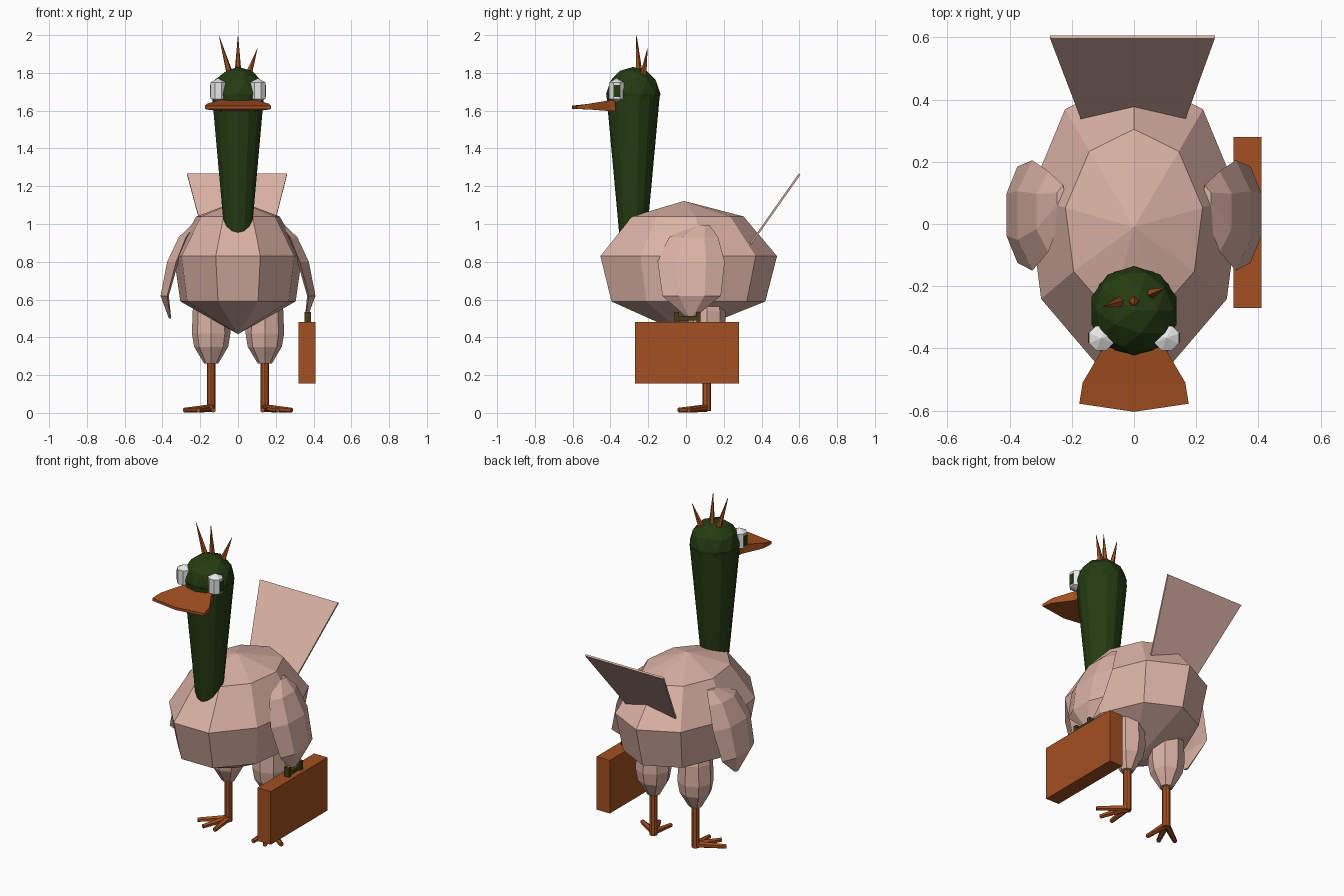
import bpy, bmesh, math
from mathutils import Vector

if "Cube" in bpy.data.objects:
    bpy.data.objects.remove(bpy.data.objects["Cube"])


def material(name, rgb):
    m = bpy.data.materials.new(name)
    m.diffuse_color = (*rgb, 1)
    m.use_nodes = True
    m.node_tree.nodes["Principled BSDF"].inputs["Base Color"].default_value = m.diffuse_color
    return m


PINK = material("dusty_pink", (0.70, 0.44, 0.37))
ORANGE = material("burnt_orange", (0.37, 0.08, 0.015))
GREEN = material("dark_green", (0.018, 0.045, 0.006))
WHITE = material("eye_white", (0.8, 0.8, 0.8))
BROWN = material("dark_olive", (0.06, 0.045, 0.008))


def finish(bm, name, mat):
    bmesh.ops.remove_doubles(bm, verts=bm.verts, dist=0.0005)
    bmesh.ops.recalc_face_normals(bm, faces=bm.faces)
    me = bpy.data.meshes.new(name)
    bm.to_mesh(me)
    bm.free()
    me.materials.append(mat)
    ob = bpy.data.objects.new(name, me)
    bpy.context.collection.objects.link(ob)
    return ob


def skin(name, rings, mat):
    """Join closed rings of points into a capped solid."""
    bm = bmesh.new()
    vs = [[bm.verts.new(p) for p in r] for r in rings]
    n = len(vs[0])
    for a, b in zip(vs, vs[1:]):
        for i in range(n):
            j = (i + 1) % n
            bm.faces.new((a[i], a[j], b[j], b[i]))
    bm.faces.new(vs[0])
    bm.faces.new(vs[-1])
    return finish(bm, name, mat)


def oval(c, rx, ry, n, phase=90):
    t = [math.radians(phase + 360 * i / n) for i in range(n)]
    return [(c[0] + rx * math.cos(a), c[1] + ry * math.sin(a), c[2]) for a in t]


def tube(name, p, q, r1, r2, n, mat):
    """Tapered cylinder between two points."""
    p, q = Vector(p), Vector(q)
    d = q - p
    bm = bmesh.new()
    bmesh.ops.create_cone(bm, cap_ends=True, segments=n, radius1=r1, radius2=r2, depth=d.length)
    bm.transform(d.to_track_quat('Z', 'Y').to_matrix().to_4x4())
    bmesh.ops.translate(bm, verts=bm.verts, vec=(p + q) / 2)
    return finish(bm, name, mat)


def box(name, lo, hi, mat):
    rings = [[(lo[0], lo[1], z), (hi[0], lo[1], z), (hi[0], hi[1], z), (lo[0], hi[1], z)]
             for z in (lo[2], hi[2])]
    return skin(name, rings, mat)


# Body: nine-sided faceted egg with a point at top and bottom
body = [(0.417, 0.0001, 0.0001), (0.59, 0.31, 0.42), (0.83, 0.345, 0.482),
        (1.04, 0.224, 0.305), (1.122, 0.0001, 0.0001)]
skin("body", [oval((0, -0.01 if rx < 0.01 else 0, z), rx, ry, 9) for z, rx, ry in body], PINK)

# Neck and head
skin("neck", [oval((0, -0.28, z), r, r, 14) for z, r in ((0.92, 0.071), (1.68, 0.141))], GREEN)
bm = bmesh.new()
bmesh.ops.create_icosphere(bm, subdivisions=2, radius=0.144)
bmesh.ops.translate(bm, verts=bm.verts, vec=(0, -0.279, 1.688))
finish(bm, "head", GREEN)

# Beak: flat bill, widening to the front
bill = [(-0.33, 0.08, 1.595, 1.662), (-0.405, 0.103, 1.598, 1.655),
        (-0.51, 0.165, 1.606, 1.637), (-0.578, 0.176, 1.61, 1.626)]
rings = [[(-w, y, lo), (0, y, lo), (w, y, lo), (w, y, hi), (0, y, hi), (-w, y, hi)]
         for y, w, lo, hi in bill]
for i in (1, 4):
    x, y, z = rings[-1][i]
    rings[-1][i] = (x, -0.604, z)
skin("beak", rings, ORANGE)

# Crest spikes
for p, q in (((-0.045, -0.25, 1.80), (-0.10, -0.265, 1.995)),
             ((0, -0.25, 1.81), (0, -0.262, 2.0)),
             ((0.055, -0.225, 1.79), (0.103, -0.204, 1.93))):
    tube("crest_spike", p, q, 0.018, 0.0008, 5, ORANGE)

# Tail: thin flaring plate
off = Vector((0, 0.009, -0.006))
plate = [Vector(p) for p in ((-0.17, 0.335, 0.895), (0.165, 0.335, 0.895),
                             (0.26, 0.597, 1.267), (-0.27, 0.597, 1.267))]
skin("tail", [plate, [p + off for p in plate]], PINK)

# Wing rows: z, centre x, y min, y max, half thickness
WING = [(0.995, 0.235, 0.04, 0.125, 0.012), (0.93, 0.29, -0.09, 0.17, 0.024),
        (0.80, 0.345, -0.15, 0.205, 0.03), (0.62, 0.388, -0.125, 0.185, 0.022),
        (0.50, 0.36, 0.01, 0.04, 0.006)]

for s, side in ((1, "right"), (-1, "left")):
    # Wing
    rings = []
    for z, x, y0, y1, h in WING:
        a, b = y0 + (y1 - y0) * 0.28, y0 + (y1 - y0) * 0.72
        rings.append([(s * px, py, z) for px, py in (
            (x - h * 0.6, y0), (x + h, a), (x + h, b), (x - h * 0.6, y1), (x - h, b), (x - h, a))])
    skin(side + "_wing", rings, PINK)

    # Eye with pointed caps and a thin pupil plate
    eye = [(1.645, 0.0001), (1.662, 0.043), (1.75, 0.043), (1.772, 0.0001)]
    skin(side + "_eye", [oval((s * 0.105, -0.367, z), r, r, 8, 22.5) for z, r in eye], WHITE)
    xs = sorted((s * 0.140, s * 0.148))
    box(side + "_pupil", (xs[0], -0.382, 1.672), (xs[1], -0.35, 1.735), GREEN)

    # Thigh, shank and splayed toes
    x, y = s * 0.142, 0.11
    thigh = [(0.262, 0.038), (0.35, 0.09), (0.42, 0.102), (0.54, 0.098), (0.66, 0.07)]
    skin(side + "_thigh", [oval((x, y, z), r, r, 8) for z, r in thigh], PINK)
    tube(side + "_shank", (x, y, 0.01), (x, y, 0.28), 0.023, 0.023, 8, ORANGE)
    for tx, ty in ((0.13, -0.04), (0.21, -0.04), (0.285, 0.015)):
        tube(side + "_toe", (x, y, 0.026), (s * tx, ty, 0.014), 0.02, 0.013, 6, ORANGE)

# Carried case and its handle
box("case", (0.32, -0.27, 0.155), (0.41, 0.28, 0.48), ORANGE)
for y in (-0.06, 0.055):
    box("handle_post", (0.353, y, 0.475), (0.387, y + 0.022, 0.535), BROWN)
box("handle_bar", (0.353, -0.04, 0.49), (0.387, 0.057, 0.512), BROWN)
